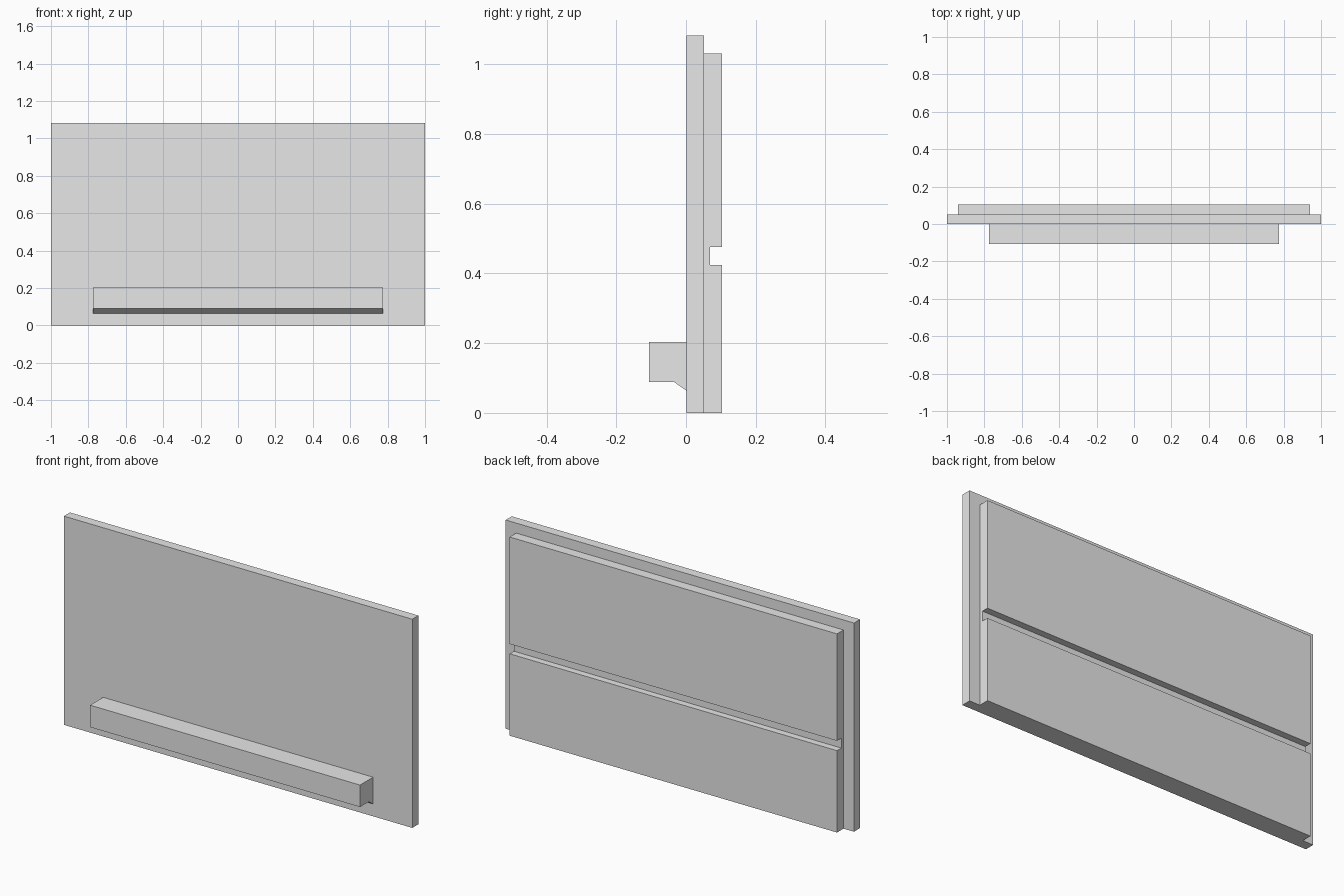
import bpy, bmesh

if "Cube" in bpy.data.objects:
    bpy.data.objects.remove(bpy.data.objects["Cube"])

grey = bpy.data.materials.new("plain_grey")
grey.diffuse_color = (0.8, 0.8, 0.8, 1)
grey.use_nodes = True
grey.node_tree.nodes["Principled BSDF"].inputs["Base Color"].default_value = grey.diffuse_color


def extrude_profile(name, half_width, profile):
    """Extrude a closed (y, z) profile along x, symmetric about x = 0."""
    bm = bmesh.new()
    face = bm.faces.new([bm.verts.new((-half_width, y, z)) for y, z in profile])
    result = bmesh.ops.extrude_face_region(bm, geom=[face], use_keep_orig=True)
    moved = [v for v in result["geom"] if isinstance(v, bmesh.types.BMVert)]
    bmesh.ops.translate(bm, vec=(2 * half_width, 0, 0), verts=moved)
    bmesh.ops.recalc_face_normals(bm, faces=bm.faces[:])
    mesh = bpy.data.meshes.new(name)
    bm.to_mesh(mesh)
    bm.free()
    mesh.materials.append(grey)
    obj = bpy.data.objects.new(name, mesh)
    bpy.context.collection.objects.link(obj)
    return obj


# Wide front panel
extrude_profile("front_panel", 1.0,
                [(0.001, 0), (0.051, 0), (0.051, 1.083), (0.001, 1.083)])

# Narrower backing panel with a horizontal groove across its rear face
extrude_profile("grooved_back_panel", 0.94,
                [(0.051, 0), (0.104, 0), (0.104, 0.425), (0.069, 0.425),
                 (0.069, 0.476), (0.104, 0.476), (0.104, 1.031), (0.051, 1.031)])

# Pull rail with a sloped lip underneath
extrude_profile("pull_rail", 0.775,
                [(0.001, 0.203), (-0.106, 0.203), (-0.106, 0.089),
                 (-0.035, 0.089), (0.001, 0.064)])
